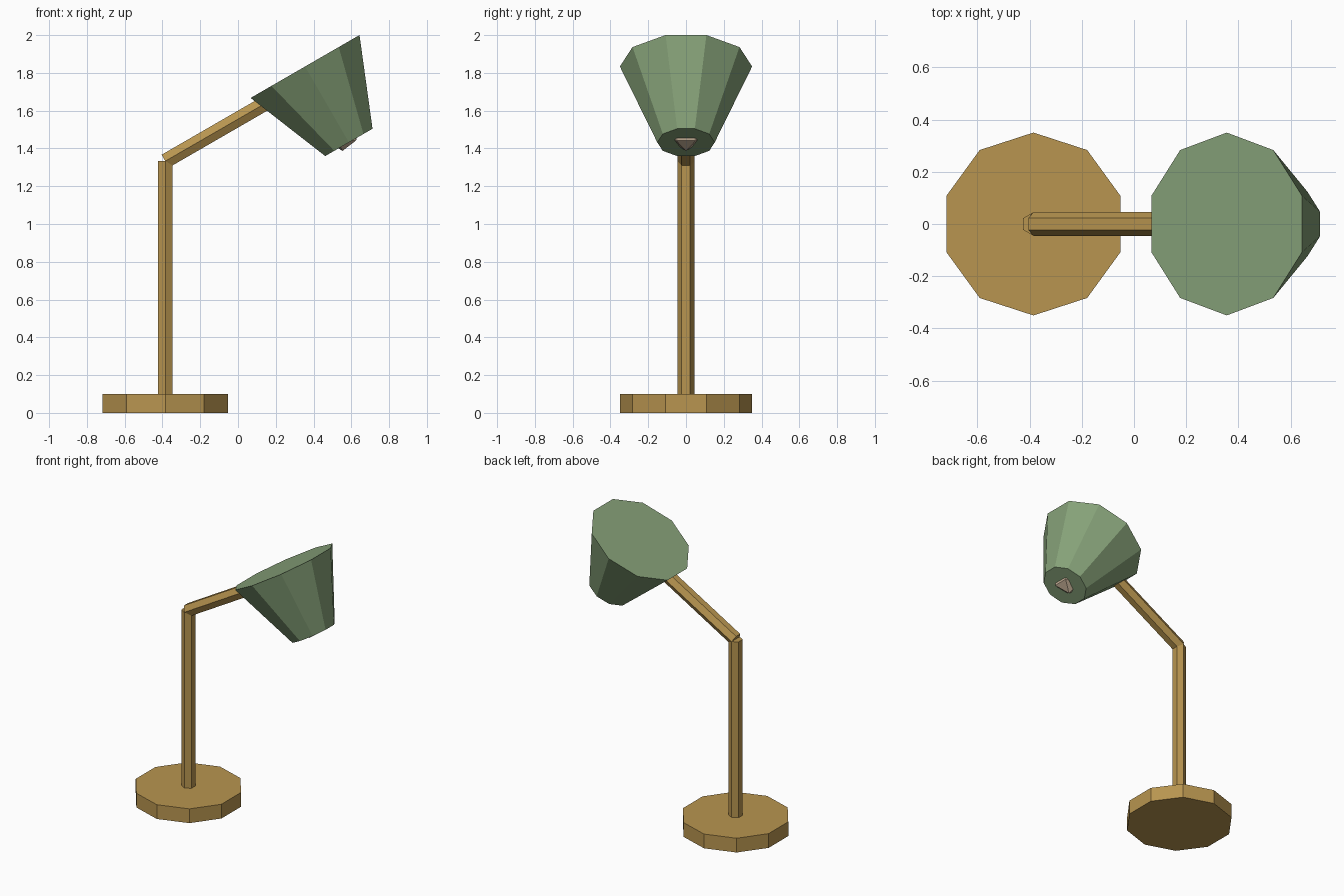
import bpy
from math import radians
from mathutils import Vector, Matrix

if "Cube" in bpy.data.objects:
    bpy.data.objects.remove(bpy.data.objects["Cube"])


def material(name, rgb):
    m = bpy.data.materials.new(name)
    m.diffuse_color = (*rgb, 1)
    m.use_nodes = True
    m.node_tree.nodes["Principled BSDF"].inputs["Base Color"].default_value = m.diffuse_color
    return m


brass = material("brass", (0.48, 0.30, 0.08))
green = material("green", (0.24, 0.36, 0.19))
cream = material("cream", (0.62, 0.48, 0.34))


def frustum(name, sides, r_bottom, r_top, length, start, tilt, mat):
    """Flat-sided frustum growing from start along z tilted about y."""
    turn = Matrix.Rotation(radians(tilt), 3, 'Y')
    centre = Vector(start) + turn @ Vector((0, 0, length / 2))
    bpy.ops.mesh.primitive_cone_add(vertices=sides, radius1=r_bottom, radius2=r_top,
                                    depth=length, location=centre,
                                    rotation=(0, radians(tilt), 0))
    ob = bpy.context.object
    ob.name = name
    ob.data.materials.append(mat)
    return ob


POST_X = -0.385
POST_TOP = 1.333

# Foot, upright and angled arm
frustum("base", 10, 0.35, 0.35, 0.10, (POST_X, 0, 0), 0, brass)
frustum("post", 6, 0.045, 0.045, POST_TOP - 0.05, (POST_X, 0, 0.05), 0, brass)
frustum("arm", 6, 0.045, 0.045, 0.80, (POST_X, 0, POST_TOP), 60, brass)

# Tilted shade, narrow end down
frustum("shade", 10, 0.152, 0.35, 0.464, (0.587, 0, 1.432), -30, green)

# Bulb poking out of the narrow end
bpy.ops.mesh.primitive_ico_sphere_add(subdivisions=1, radius=0.1, location=(0.553, 0, 1.487))
bulb = bpy.context.object
bulb.name = "bulb"
bulb.data.materials.append(cream)
